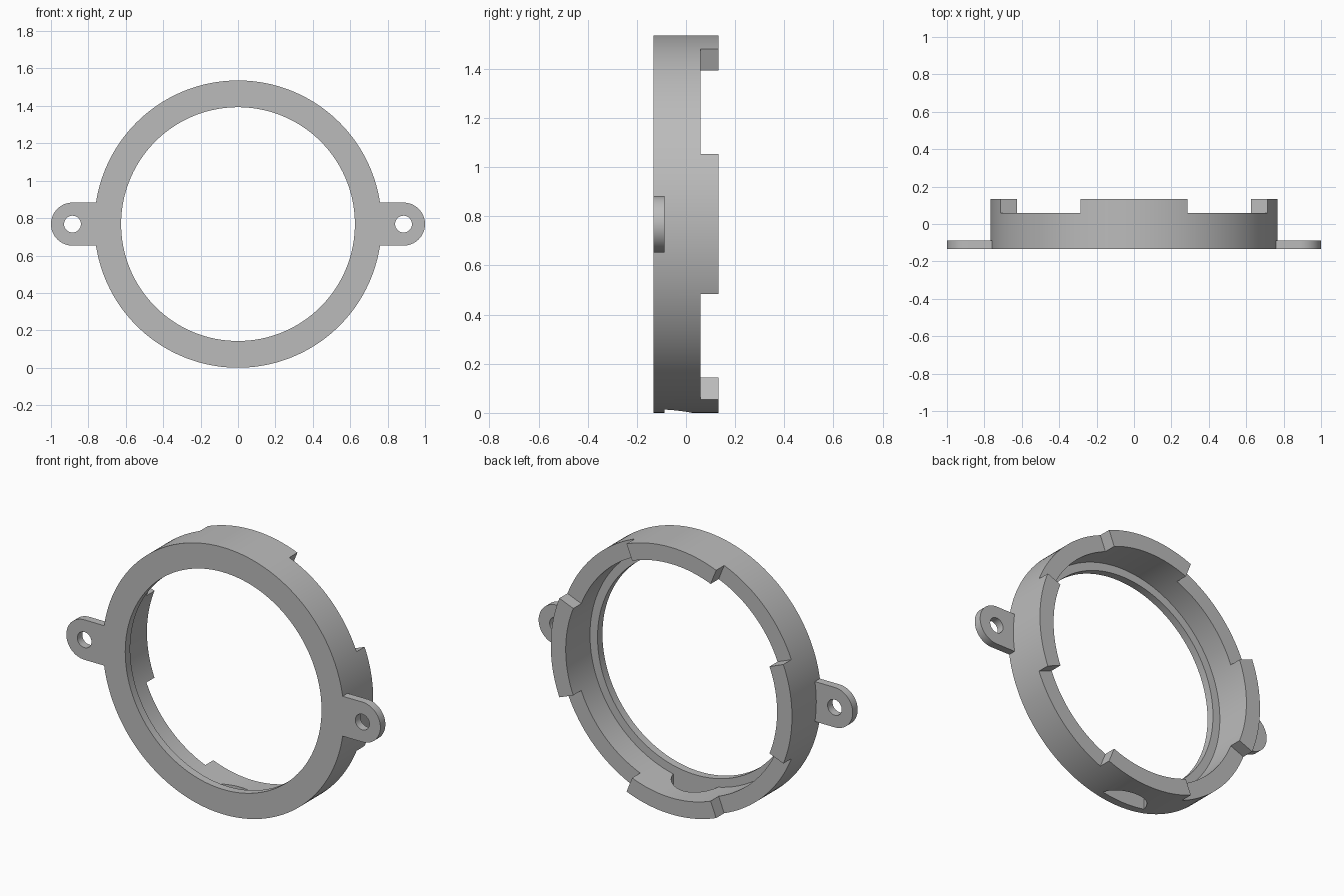
import bpy, bmesh, math
from math import sin, cos, pi, radians

R_OUT, R_BORE, R_LIP = 0.768, 0.673, 0.625
Y_FRONT, Y_LIP, Y_NOTCH, Y_BACK = -0.133, -0.088, 0.06, 0.133
TOOTH = radians(21.8)          # half angle of each tooth
TAB_X, TAB_W, HOLE_R = 0.885, 0.115, 0.045

cube = bpy.data.objects.get("Cube")
if cube:
    bpy.data.objects.remove(cube, do_unlink=True)

grey = bpy.data.materials.new("grey plastic")
grey.use_nodes = True
colour = (0.5, 0.5, 0.5, 1)
grey.diffuse_color = colour
grey.node_tree.nodes["Principled BSDF"].inputs["Base Color"].default_value = colour


def make_object(name, bm):
    bmesh.ops.recalc_face_normals(bm, faces=bm.faces[:])
    mesh = bpy.data.meshes.new(name)
    bm.to_mesh(mesh)
    bm.free()
    mesh.materials.append(grey)
    obj = bpy.data.objects.new(name, mesh)
    bpy.context.collection.objects.link(obj)
    obj.location.z = R_OUT
    return obj


def arc(radius, a0, a1, n, cx=0.0):
    return [(cx + radius * cos(a0 + (a1 - a0) * i / n),
             radius * sin(a0 + (a1 - a0) * i / n)) for i in range(n + 1)]


def prism(bm, outline, start, depth, axis="y"):
    """Extrude a flat outline along y or z."""
    place = (lambda p: (p[0], start, p[1])) if axis == "y" else (lambda p: (p[0], p[1], start))
    face = bm.faces.new([bm.verts.new(place(p)) for p in outline])
    ext = bmesh.ops.extrude_face_region(bm, geom=[face])
    verts = [g for g in ext["geom"] if isinstance(g, bmesh.types.BMVert)]
    bmesh.ops.translate(bm, verts=verts, vec=(0, depth, 0) if axis == "y" else (0, 0, depth))


def activate(obj):
    bpy.ops.object.select_all(action="DESELECT")
    obj.select_set(True)
    bpy.context.view_layer.objects.active = obj


def cut(obj, cutter):
    cutter.hide_render = True
    mod = obj.modifiers.new("cut", "BOOLEAN")
    mod.operation, mod.solver, mod.object = "DIFFERENCE", "EXACT", cutter
    bpy.context.view_layer.update()
    activate(obj)
    bpy.ops.object.modifier_apply(modifier=mod.name)
    bpy.data.objects.remove(cutter, do_unlink=True)


def smooth(obj):
    activate(obj)
    bpy.ops.object.shade_smooth_by_angle(angle=radians(30))


# Ring: revolved profile with a thin inner lip at the front
profile = [(R_LIP, Y_FRONT), (R_OUT, Y_FRONT), (R_OUT, Y_BACK),
           (R_BORE, Y_BACK), (R_BORE, Y_LIP), (R_LIP, Y_LIP)]
SEG = 160
bm = bmesh.new()
loops = [[bm.verts.new((r * cos(2 * pi * i / SEG), y, r * sin(2 * pi * i / SEG)))
          for r, y in profile] for i in range(SEG)]
for i in range(SEG):
    a, b = loops[i], loops[(i + 1) % SEG]
    for j in range(len(profile)):
        k = (j + 1) % len(profile)
        bm.faces.new((a[j], a[k], b[k], b[j]))
ring = make_object("ring", bm)

# Four wide notches in the back rim, leaving four teeth
bm = bmesh.new()
for q in range(4):
    a0, a1 = q * pi / 2 + TOOTH, (q + 1) * pi / 2 - TOOTH
    prism(bm, arc(0.58, a0, a1, 16) + arc(0.9, a1, a0, 16), Y_NOTCH, 0.2)
cut(ring, make_object("notch_cutter", bm))

# Drain hole through the bottom wall, stopping at the front lip
bm = bmesh.new()
HOLE_Y, DRAIN_R = -0.12, 0.146
start = math.asin((Y_LIP - HOLE_Y) / DRAIN_R)
outline = [(x, y + HOLE_Y) for x, y in arc(DRAIN_R, start, pi - start, 32)]
prism(bm, outline, -0.9, 0.4, axis="z")
cut(ring, make_object("drain_cutter", bm))
smooth(ring)

# Mounting tabs with screw holes, one on each side
for side, label in ((1, "left"), (-1, "right")):
    join = math.asin(TAB_W / R_OUT)
    outline = arc(TAB_W, -pi / 2, pi / 2, 32, TAB_X) + arc(R_OUT - 0.001, join, -join, 8)
    bm = bmesh.new()
    prism(bm, [(side * x, z) for x, z in outline], Y_FRONT, Y_LIP - Y_FRONT)
    tab = make_object(label + "_mounting_tab", bm)
    bm = bmesh.new()
    prism(bm, arc(HOLE_R, 0, 2 * pi, 32, side * TAB_X)[:-1], -0.3, 0.4)
    cut(tab, make_object("screw_cutter", bm))
    smooth(tab)
